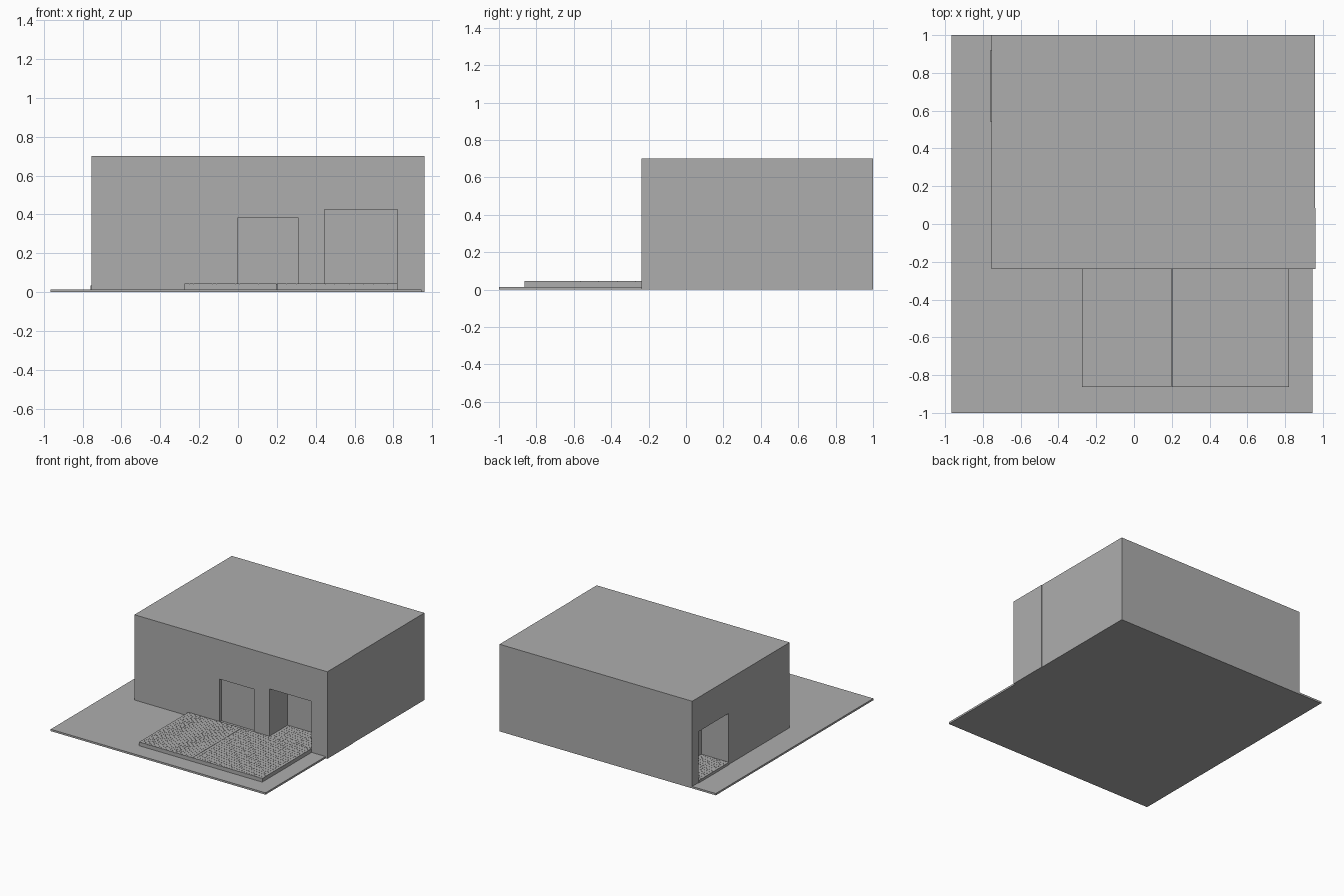
import bpy
import bmesh
from mathutils import Matrix, Vector

if "Cube" in bpy.data.objects:
    bpy.data.objects.remove(bpy.data.objects["Cube"], do_unlink=True)

GREY = (0.42, 0.42, 0.42, 1)
mat = bpy.data.materials.new("plain grey")
mat.use_nodes = True
mat.diffuse_color = GREY
mat.node_tree.nodes["Principled BSDF"].inputs["Base Color"].default_value = GREY


def add_box(bm, lo, hi):
    lo, hi = Vector(lo), Vector(hi)
    matrix = Matrix.Translation((lo + hi) / 2) @ Matrix.Diagonal((*(hi - lo), 1))
    bmesh.ops.create_cube(bm, size=1, matrix=matrix)


def make(name, boxes):
    bm = bmesh.new()
    for lo, hi in boxes:
        add_box(bm, lo, hi)
    mesh = bpy.data.meshes.new(name)
    bm.to_mesh(mesh)
    bm.free()
    mesh.materials.append(mat)
    obj = bpy.data.objects.new(name, mesh)
    bpy.context.collection.objects.link(obj)
    return obj


def paving(name, x0, x1, y0, y1, base, top):
    """Slab carrying small pavers in staggered columns with fine joints."""
    boxes = [((x0, y0, base), (x1, y1, top - 0.002))]
    columns = round((x1 - x0) / 0.0243)
    width = (x1 - x0) / columns
    length, joint = 2 * width, 0.001
    for i in range(columns):
        y = y0 - (i % 2) * width
        while y < y1 - joint:
            a, b = max(y, y0), min(y + length, y1)
            if b - a > 2 * joint:
                x = x0 + i * width
                boxes.append(((x + joint / 2, a + joint / 2, top - 0.003),
                              (x + width - joint / 2, b - joint / 2, top)))
            y += length
    return make(name, boxes)


# Ground plate and building
make("ground_plate", [((-0.965, -1, 0), (0.945, 1, 0.015))])
building = make("building", [((-0.755, -0.237, 0), (0.957, 1, 0.70))])
make("side_wall_panel", [((0.95, -0.237, 0), (0.96, 0.085, 0.70))])

# Recessed openings: front window, front entrance, side entrance
openings = [
    ("window_cutter", (0, -0.3, 0.04), (0.31, -0.212, 0.385)),
    ("entrance_cutter", (0.445, -0.3, 0.02), (0.82, -0.005, 0.425)),
    ("side_entrance_cutter", (-0.8, 0.54, 0.02), (-0.515, 0.92, 0.425)),
]
bpy.context.view_layer.objects.active = building
for name, lo, hi in openings:
    cutter = make(name, [(lo, hi)])
    cutter.hide_render = True
    mod = building.modifiers.new(name, "BOOLEAN")
    mod.operation = "DIFFERENCE"
    mod.solver = "EXACT"
    mod.object = cutter
    bpy.ops.object.modifier_apply(modifier=mod.name)
    bpy.data.objects.remove(cutter, do_unlink=True)

# Paved terrace in two bays, and paved entrance floors
paving("terrace_right_bay", -0.275, 0.199, -0.863, -0.237, 0.015, 0.045)
paving("terrace_left_bay", 0.201, 0.82, -0.863, -0.237, 0.015, 0.045)
paving("entrance_floor", 0.445, 0.82, -0.237, -0.005, 0.015, 0.045)
paving("side_entrance_floor", -0.76, -0.515, 0.54, 0.92, 0.015, 0.035)
